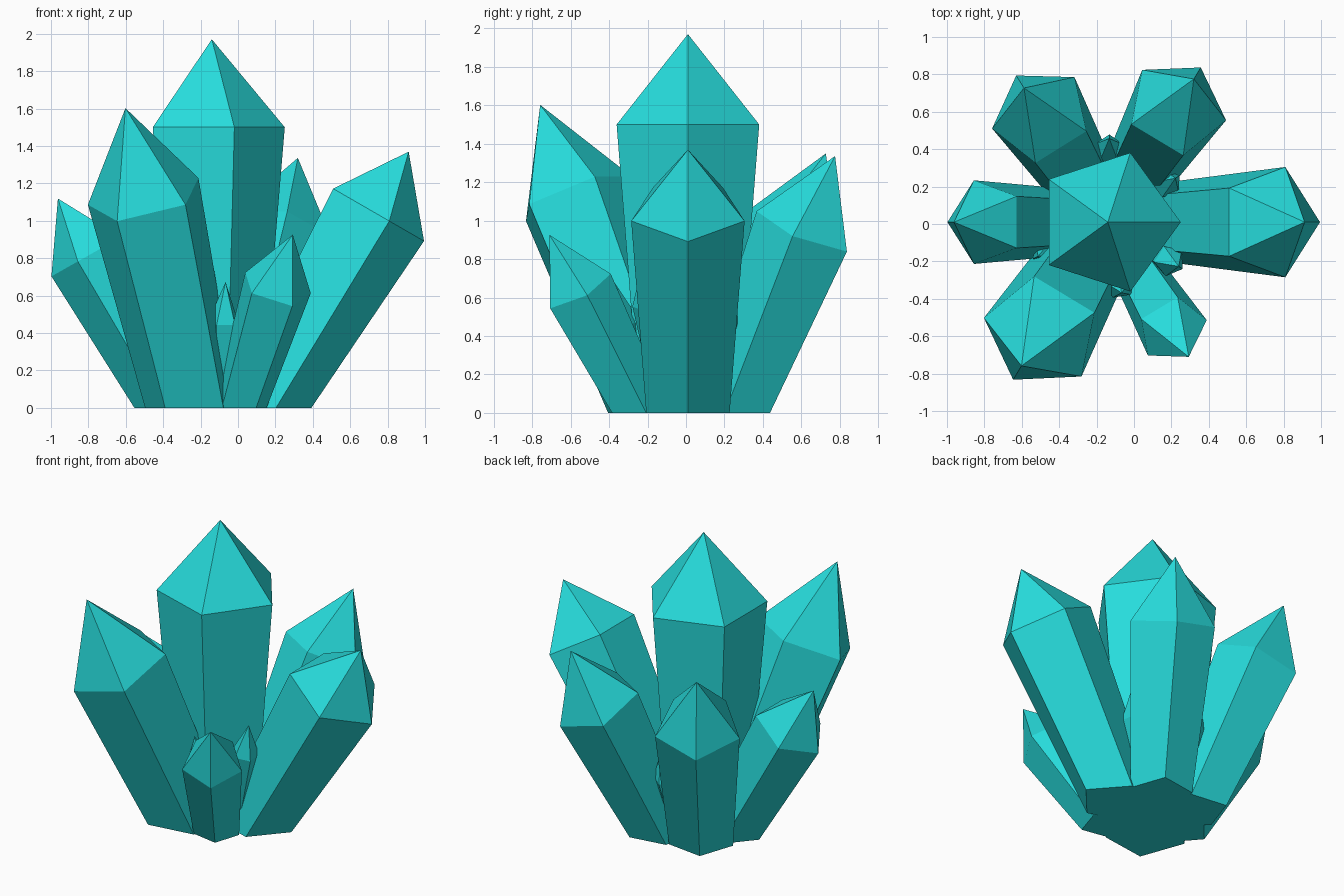
import bpy, bmesh
from math import radians, cos, sin, pi
from mathutils import Vector, Matrix

if "Cube" in bpy.data.objects:
    bpy.data.objects.remove(bpy.data.objects["Cube"])

mat = bpy.data.materials.new("teal_crystal")
mat.diffuse_color = (0.02, 0.72, 0.72, 1)
mat.use_nodes = True
mat.node_tree.nodes["Principled BSDF"].inputs["Base Color"].default_value = mat.diffuse_color
HUB = Vector((-0.14, 0.01, 0))   # point the cluster grows around


def crystal(name, azimuth, dist, tilt, length, top_r, base_r, tip, roll=0):
    """Five-sided tapered shaft with a pointed tip, trimmed flat at the ground."""
    bm = bmesh.new()
    under = 0.3
    low_r = max(base_r - (top_r - base_r) * under / length, 0.01)

    def ring(radius, z):
        return [bm.verts.new((radius * cos(roll + i * 2 * pi / 5),
                              radius * sin(roll + i * 2 * pi / 5), z)) for i in range(5)]

    low, top = ring(low_r, -under), ring(top_r, length)
    apex = bm.verts.new((0, 0, length + tip))
    bm.faces.new(low[::-1])
    for i in range(5):
        j = (i + 1) % 5
        bm.faces.new((low[i], low[j], top[j], top[i]))
        bm.faces.new((top[i], top[j], apex))

    # lean outward, move to its root, turn about the hub
    bm.transform(Matrix.Translation(HUB) @ Matrix.Rotation(radians(azimuth), 4, 'Z')
                 @ Matrix.Translation((dist, 0, 0)) @ Matrix.Rotation(radians(tilt), 4, 'Y'))
    # trim at the ground and close the cut
    bmesh.ops.bisect_plane(bm, geom=bm.verts[:] + bm.edges[:] + bm.faces[:],
                           plane_co=(0, 0, 0), plane_no=(0, 0, 1), clear_inner=True)
    bmesh.ops.holes_fill(bm, edges=[e for e in bm.edges if e.is_boundary])
    bmesh.ops.recalc_face_normals(bm, faces=bm.faces[:])
    mesh = bpy.data.meshes.new(name)
    bm.to_mesh(mesh)
    bm.free()
    mesh.materials.append(mat)
    bpy.context.collection.objects.link(bpy.data.objects.new(name, mesh))


# upright centre crystal
crystal("centre_crystal", 0, 0, 0, 1.5, 0.39, 0.265, 0.47)

# six large leaning crystals
crystal("right_crystal", 0, 0.262, 30, 1.208, 0.31, 0.225, 0.373)
crystal("back_right_crystal", 59, 0.27, 25, 1.054, 0.275, 0.20, 0.42)
crystal("back_left_crystal", 122, 0.245, 24, 1.057, 0.273, 0.205, 0.42)
crystal("left_crystal", 180, 0.19, 29.5, 0.94, 0.235, 0.19, 0.345)
crystal("front_left_crystal", 239, 0.20, 23.5, 1.227, 0.32, 0.255, 0.52)
crystal("front_right_crystal", 301, 0.284, 31, 0.75, 0.193, 0.145, 0.33)

# small shards in the gaps
crystal("back_right_shard", 33, 0.25, 15, 0.50, 0.08, 0.035, 0.20)
crystal("back_shard", 89, 0.26, 16, 0.48, 0.08, 0.035, 0.20)
crystal("left_shard", 206, 0.26, 15, 0.42, 0.08, 0.035, 0.18)
crystal("front_shard", 281, 0.23, 13, 0.47, 0.085, 0.03, 0.22, roll=0.6)
crystal("right_shard", 328, 0.24, 15, 0.58, 0.085, 0.035, 0.22)
